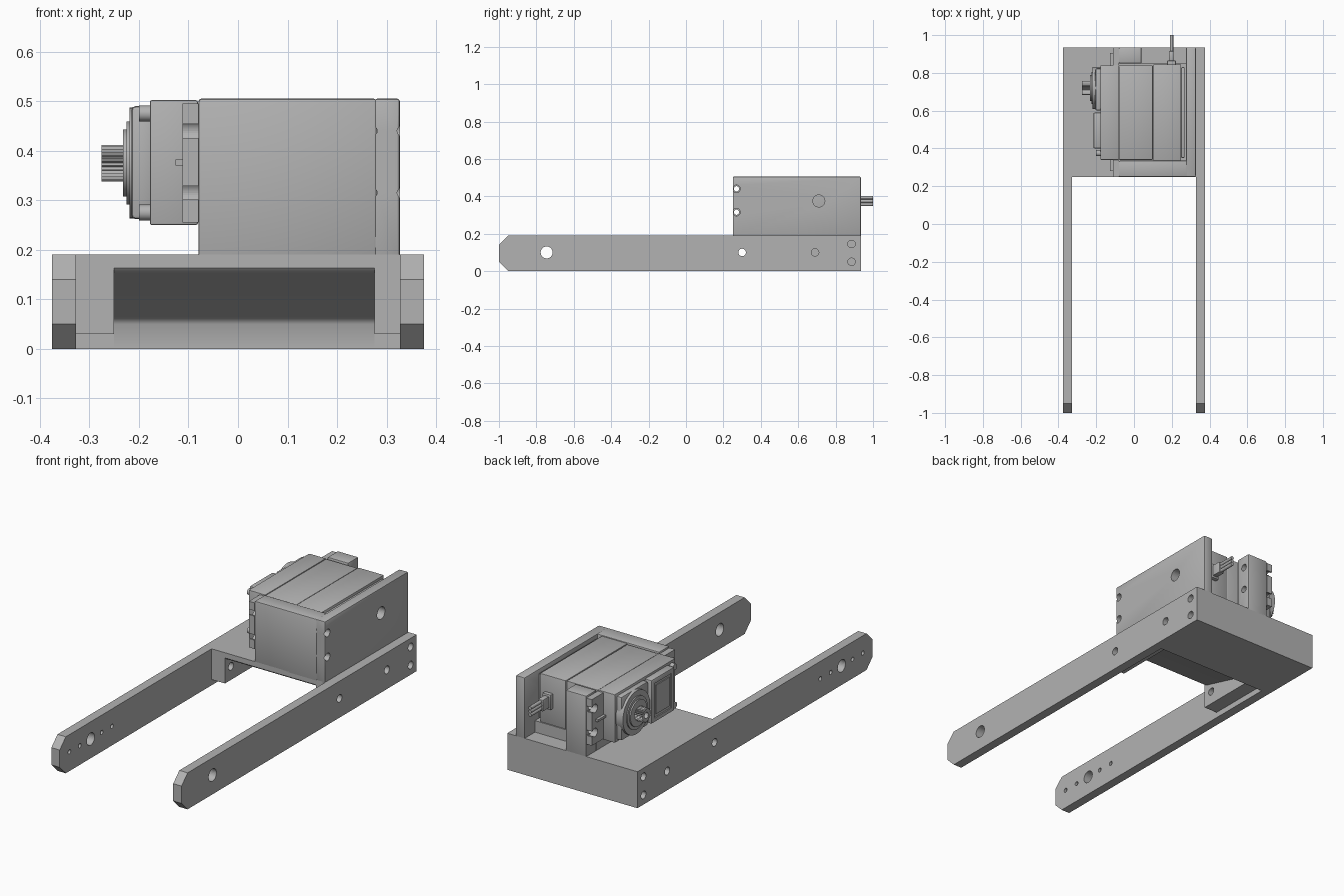
import bpy, bmesh, math
from mathutils import Matrix, Vector

if "Cube" in bpy.data.objects:
    bpy.data.objects.remove(bpy.data.objects["Cube"], do_unlink=True)

grey = bpy.data.materials.new("plain grey")
grey.use_nodes = True
colour = (0.45, 0.45, 0.45, 1)
grey.diffuse_color = colour
grey.node_tree.nodes["Principled BSDF"].inputs["Base Color"].default_value = colour


def finish(name, bm, smooth=False):
    bmesh.ops.recalc_face_normals(bm, faces=bm.faces)
    mesh = bpy.data.meshes.new(name)
    bm.to_mesh(mesh)
    bm.free()
    mesh.materials.append(grey)
    ob = bpy.data.objects.new(name, mesh)
    bpy.context.collection.objects.link(ob)
    if smooth:
        activate(ob)
        bpy.ops.object.shade_smooth_by_angle(angle=math.radians(35))
    return ob


def activate(ob):
    bpy.ops.object.select_all(action='DESELECT')
    ob.select_set(True)
    bpy.context.view_layer.objects.active = ob


def box(name, x, y, z, bevel=0):
    bm = bmesh.new()
    bmesh.ops.create_cube(bm, size=1)
    for v in bm.verts:
        v.co = Vector([a + (b - a) * (c + 0.5) for (a, b), c in zip((x, y, z), v.co)])
    if bevel:
        bmesh.ops.bevel(bm, geom=bm.edges[:], offset=bevel, segments=2,
                        profile=0.5, affect='EDGES')
    return finish(name, bm, bevel > 0)


def prism(name, profile, x0, x1, smooth=False):
    """Extrude a (y, z) outline along x."""
    bm = bmesh.new()
    face = bm.faces.new([bm.verts.new((x0, y, z)) for y, z in profile])
    ext = bmesh.ops.extrude_face_region(bm, geom=[face])["geom"]
    bmesh.ops.translate(bm, vec=(x1 - x0, 0, 0),
                        verts=[g for g in ext if isinstance(g, bmesh.types.BMVert)])
    return finish(name, bm, smooth)


def add_rod(bm, x0, x1, y, z, r, sides=32):
    place = Matrix.Translation(((x0 + x1) / 2, y, z)) @ Matrix.Rotation(math.pi / 2, 4, 'Y')
    bmesh.ops.create_cone(bm, cap_ends=True, segments=sides, radius1=r, radius2=r,
                          depth=x1 - x0, matrix=place)


def rod(name, *args):
    bm = bmesh.new()
    add_rod(bm, *args)
    return finish(name, bm, True)


def drill(ob, x0, x1, holes):
    """Cut holes (y, z, radius) along x."""
    bm = bmesh.new()
    for y, z, r in holes:
        add_rod(bm, x0, x1, y, z, r)
    cut(ob, finish("cutter", bm))


def cut(ob, cutter):
    cutter.hide_render = True
    mod = ob.modifiers.new("cut", 'BOOLEAN')
    mod.operation, mod.object, mod.solver = 'DIFFERENCE', cutter, 'EXACT'
    activate(ob)
    bpy.ops.object.modifier_apply(modifier=mod.name)
    bpy.data.objects.remove(cutter, do_unlink=True)


BACK, FRONT, TOP = 0.935, 0.25, 0.19
screws = [(0.30, 0.1, 0.02), (0.69, 0.1, 0.02), (0.885, 0.05, 0.02), (0.885, 0.145, 0.02)]
pivot = [(-0.745, 0.1, 0.032)]
horn = [(-0.745 + d, 0.1, 0.011) for d in (-0.175, -0.09, 0.09, 0.175)]

# Long side arms with chamfered tips
outline = [(-1, 0.05), (-0.95, 0), (BACK, 0), (BACK, TOP), (-0.95, TOP), (-1, 0.14)]
left_arm = prism("left_arm", outline, 0.327, 0.375)
drill(left_arm, 0.30, 0.40, screws + pivot)
right_arm = prism("right_arm", outline, -0.375, -0.327)
drill(right_arm, -0.40, -0.30, screws + pivot + horn)

# Base: sloped underside in the middle, straight blocks beside the arms
sloped = [(FRONT, TOP), (FRONT, 0.163), (0.255, 0.157), (0.265, 0.152), (0.585, 0.065),
          (0.595, 0.059), (0.6, 0.05), (0.6, 0), (BACK, 0), (BACK, TOP)]
prism("base_middle", sloped, -0.25, 0.275, True)
stepped = [(FRONT, TOP), (FRONT, 0.03), (0.6, 0.03), (0.6, 0), (BACK, 0), (BACK, TOP)]
for side, x0, x1 in (("left", 0.275, 0.327), ("right", -0.327, -0.25)):
    block = prism(side + "_base_block", stepped, x0, x1)
    drill(block, x0 - 0.02, x1 + 0.02, screws[:1])
    if side == "right":
        drill(block, -0.34, -0.27, screws[1:])
    else:
        drill(block, 0.295, 0.34, screws[1:])

# Motor cradle: front wall, side wall, rear post and raised floor
WALL = 0.505
flange_z = (0.315, 0.44)
front_wall = box("front_wall", (-0.08, 0.28), (FRONT, 0.335), (TOP - 0.01, WALL), 0.006)
drill(front_wall, -0.1, 0.35, [(0.27, z, 0.014) for z in flange_z])
side_wall = box("side_wall", (0.275, 0.327), (FRONT, BACK), (TOP - 0.01, WALL), 0.006)
drill(side_wall, 0.25, 0.35, [(0.27, z, 0.02) for z in flange_z] + [(0.71, 0.375, 0.032)])
rear_post = box("rear_post", (-0.08, 0.04), (0.85, BACK), (TOP - 0.01, WALL), 0.006)
drill(rear_post, -0.1, 0.06, [(0.9, z, 0.018) for z in flange_z])
box("cradle_floor", (-0.08, 0.28), (0.3, 0.85), (TOP - 0.01, 0.25))

# Motor case in three shells with fine seams
box("case_middle", (-0.08, 0.1), (0.34, 0.84), (0.25, 0.5), 0.004)
box("case_rear", (0.102, 0.25), (0.335, 0.845), (0.248, 0.502), 0.004)
box("case_cap", (0.25, 0.268), (0.35, 0.83), (0.26, 0.49), 0.004)
box("case_front", (-0.178, -0.081), (0.34, 0.84), (0.25, 0.502), 0.004)

# Gear housing steps on the output side
box("gear_cover", (-0.206, -0.17), (0.6, 0.825), (0.26, 0.49), 0.012)
low_cover = box("low_cover", (-0.215, -0.17), (0.4, 0.59), (0.262, 0.49), 0.008)
cut(low_cover, box("cutter", (-0.23, -0.209), (0.425, 0.565), (0.285, 0.465)))
box("label_plate", (-0.213, -0.205), (0.44, 0.55), (0.3, 0.45))
for z in (0.275, 0.475):
    rod("case_screw", -0.2, -0.17, 0.375, z, 0.016)

# Mounting ears with open slots and a small stiffening rib
for name, y0, y1, slot_y, edge in (("front", FRONT, 0.345, 0.275, 0.24),
                                   ("rear", 0.835, BACK, 0.91, 0.945)):
    ear = box(name + "_ear", (-0.112, -0.08), (y0, y1), (0.255, 0.495))
    drill(ear, -0.13, -0.06, [(slot_y, z, 0.022) for z in flange_z])
    for z in flange_z:
        span = (min(slot_y, edge), max(slot_y, edge))
        cut(ear, box("cutter", (-0.13, -0.06), span, (z - 0.014, z + 0.014)))
    inner = 0.345 if name == "front" else 0.835
    far = 0.28 if name == "front" else 0.905
    box(name + "_ear_rib", (-0.126, -0.11), (min(inner, far), max(inner, far)), (0.37, 0.382))

# Output boss, collars and toothed shaft
SHAFT_Y, SHAFT_Z = 0.72, 0.375
for name, x0, r in (("boss", -0.219, 0.112), ("collar", -0.225, 0.084), ("bearing", -0.232, 0.068)):
    rod(name, x0, -0.17, SHAFT_Y, SHAFT_Z, r, 48)
teeth = 25
star = []
for i in range(teeth * 2):
    a, r = math.pi * i / teeth, (0.037, 0.031)[i % 2]
    star.append((SHAFT_Y + r * math.cos(a), SHAFT_Z + r * math.sin(a)))
shaft = prism("toothed_shaft", star, -0.276, -0.22)
drill(shaft, -0.29, -0.24, [(SHAFT_Y, SHAFT_Z, 0.016)])

# Cable outlet and three wires
box("cable_grommet", (0.175, 0.222), (0.84, 0.865), (0.335, 0.415), 0.004)
box("cable_sleeve", (0.184, 0.213), (0.86, 0.915), (0.345, 0.405), 0.004)
for i in (-1, 0, 1):
    bm = bmesh.new()
    place = Matrix.Translation((0.199, 0.95, 0.375 + i * 0.018)) @ Matrix.Rotation(math.pi / 2, 4, 'X')
    bmesh.ops.create_cone(bm, cap_ends=True, segments=16, radius1=0.009, radius2=0.009,
                          depth=0.1, matrix=place)
    finish("wire", bm, True)
